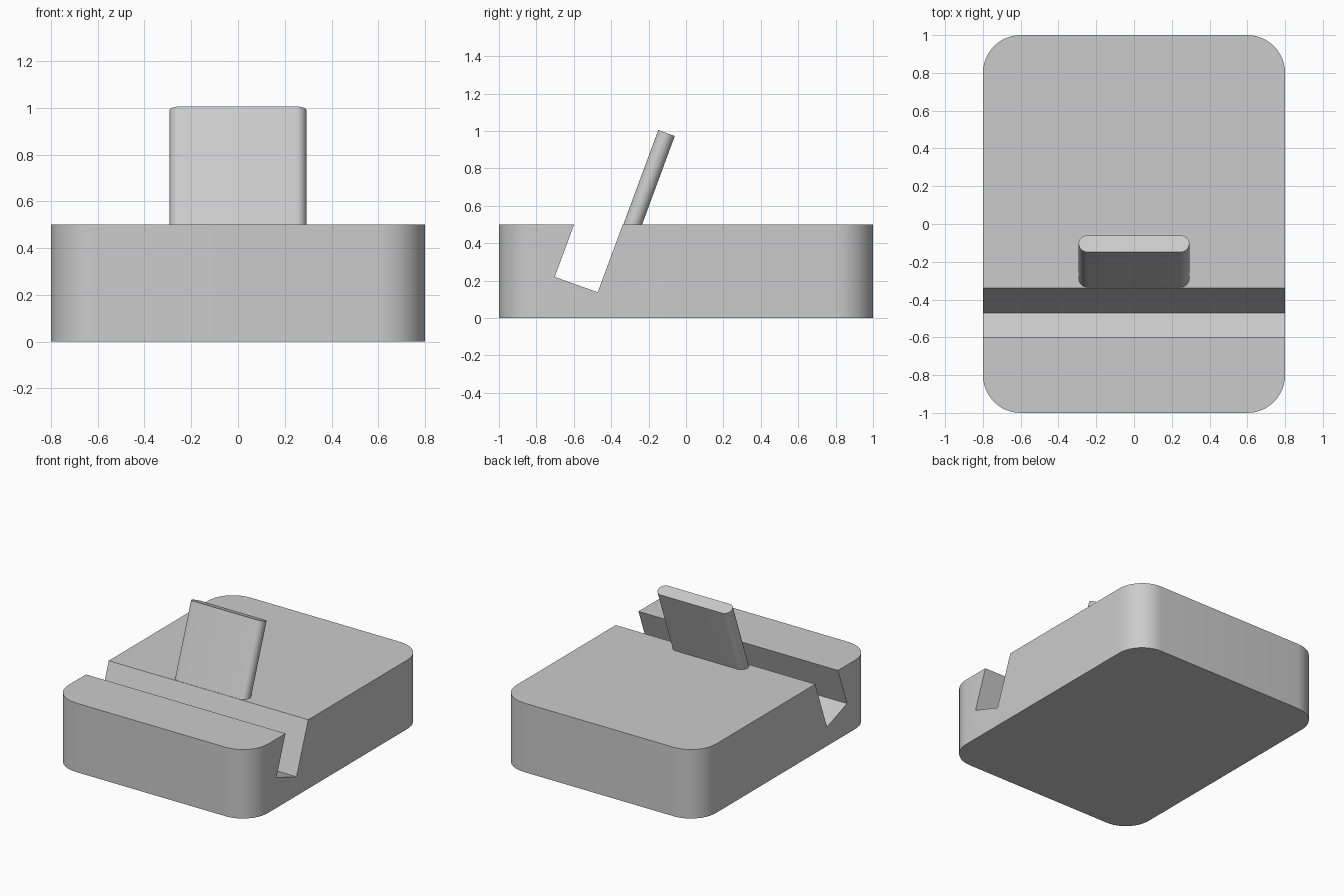
import bpy, bmesh
from math import sin, cos, pi, radians
from mathutils import Matrix, Vector

if "Cube" in bpy.data.objects:
    bpy.data.objects.remove(bpy.data.objects["Cube"])

TILT = radians(20.3)

grey = bpy.data.materials.new("plain grey")
grey.use_nodes = True
grey.diffuse_color = (0.6, 0.6, 0.6, 1)
grey.node_tree.nodes["Principled BSDF"].inputs["Base Color"].default_value = (0.6, 0.6, 0.6, 1)


def rounded_rect(width, depth, radius, steps):
    """Outline of a rectangle with round corners, counter-clockwise."""
    points = []
    for i, (sx, sy) in enumerate([(1, 1), (-1, 1), (-1, -1), (1, -1)]):
        for k in range(steps + 1):
            a = (i + k / steps) * pi / 2
            points.append(Vector((sx * (width / 2 - radius) + radius * cos(a),
                                  sy * (depth / 2 - radius) + radius * sin(a), 0)))
    return points


def prism(name, outline, sweep, matrix=Matrix()):
    """Extrude an outline along a vector into a closed solid."""
    bm = bmesh.new()
    face = bm.faces.new([bm.verts.new(p) for p in outline])
    top = bmesh.ops.extrude_face_region(bm, geom=[face])["geom"]
    bmesh.ops.translate(bm, vec=sweep, verts=[v for v in top if isinstance(v, bmesh.types.BMVert)])
    bmesh.ops.recalc_face_normals(bm, faces=bm.faces)
    bm.transform(matrix)
    mesh = bpy.data.meshes.new(name)
    bm.to_mesh(mesh)
    bm.free()
    mesh.materials.append(grey)
    obj = bpy.data.objects.new(name, mesh)
    bpy.context.collection.objects.link(obj)
    return obj


def smooth(obj):
    bpy.ops.object.select_all(action="DESELECT")
    obj.select_set(True)
    bpy.context.view_layer.objects.active = obj
    bpy.ops.object.shade_smooth_by_angle(angle=radians(30))


# Base block with round vertical corners
base = prism("base", rounded_rect(1.6, 2, 0.2, 12), Vector((0, 0, 0.5)))

# Leaning slot cut across the whole width
up = Vector((0, sin(TILT), cos(TILT)))
heel, toe = Vector((-1, -0.472, 0.138)), Vector((-1, -0.702, 0.22))
cutter = prism("slot_cutter", [toe, heel, heel + up * 0.6, toe + up * 0.6], Vector((2, 0, 0)))
cutter.hide_render = True
slot = base.modifiers.new("slot", "BOOLEAN")
slot.operation = "DIFFERENCE"
slot.solver = "EXACT"
slot.object = cutter
bpy.context.view_layer.objects.active = base
bpy.ops.object.modifier_apply(modifier="slot")
bpy.data.objects.remove(cutter)
smooth(base)

# Leaning back rest, flush with the rear wall of the slot
thick, length = 0.094, 0.6
lean = Matrix.Rotation(-TILT, 4, "X")
top_front = Vector((0, -0.149, 1.006))
place = Matrix.Translation(top_front) @ lean @ Matrix.Translation((0, thick / 2 + 0.001, -length))
back_rest = prism("back_rest", rounded_rect(0.586, thick, 0.0465, 8), Vector((0, 0, length)), place)
smooth(back_rest)
